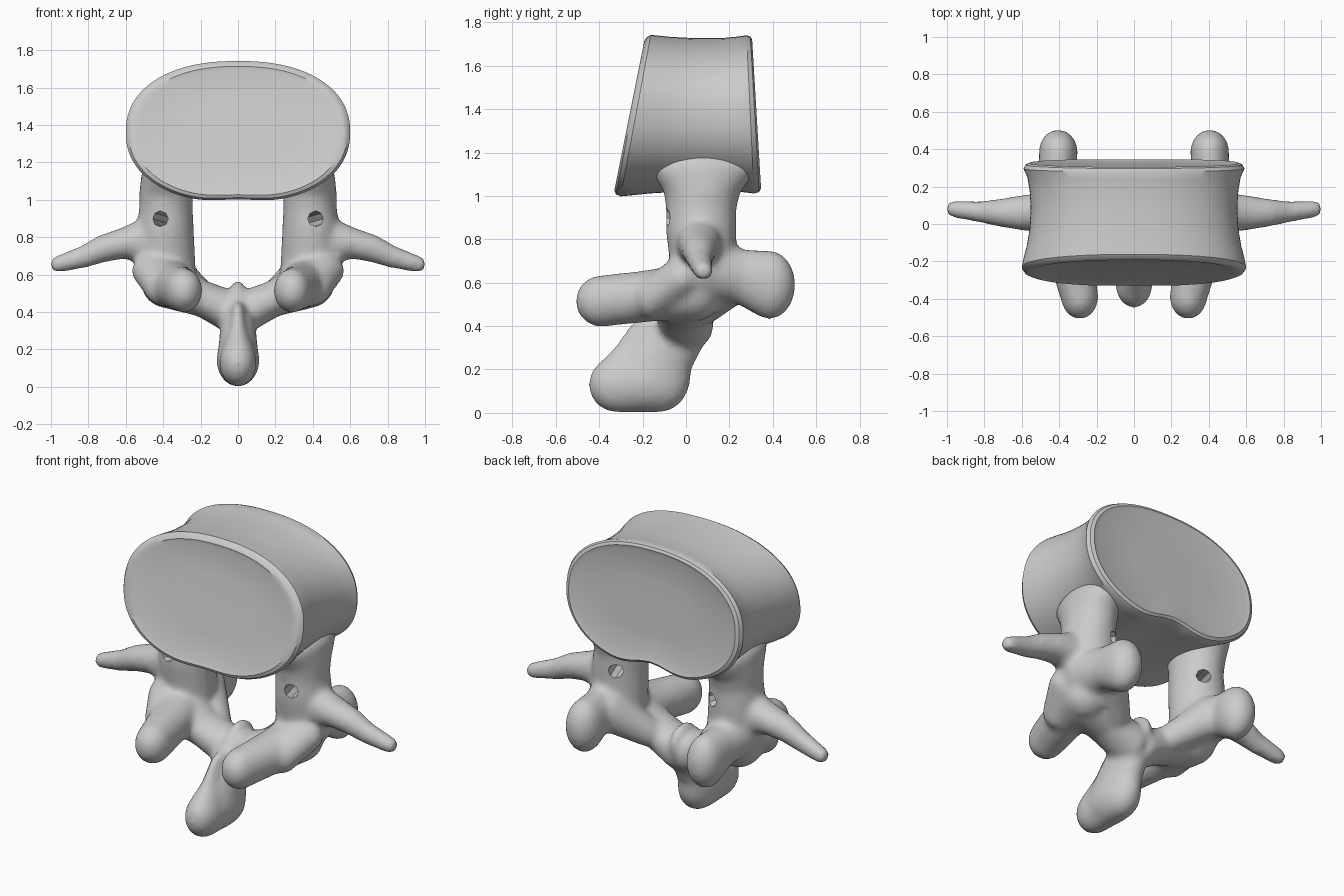
import bpy, bmesh, math
from mathutils import Vector, Matrix

cube = bpy.data.objects.get("Cube")
if cube:
    bpy.data.objects.remove(cube, do_unlink=True)

bone = bpy.data.materials.new("pale_grey_bone")
bone.use_nodes = True
GREY = (0.6, 0.6, 0.6, 1)
bone.diffuse_color = GREY
bone.node_tree.nodes["Principled BSDF"].inputs["Base Color"].default_value = GREY


def finish(bm, name):
    mesh = bpy.data.meshes.new(name)
    bmesh.ops.recalc_face_normals(bm, faces=bm.faces)
    bm.to_mesh(mesh)
    bm.free()
    obj = bpy.data.objects.new(name, mesh)
    bpy.context.collection.objects.link(obj)
    mesh.materials.append(bone)
    return obj


def limb(bm, points, mirror=True):
    """Chain of ellipsoids: each point is centre x, y, z and radii x, y, z."""
    for side in ((1, -1) if mirror else (1,)):
        for a, b in zip(points, points[1:]):
            a, b = Vector(a), Vector(b)
            steps = max(2, math.ceil((b - a).length / 0.03))
            for i in range(steps + 1):
                p = a.lerp(b, i / steps)
                place = Matrix.Translation((p[0] * side, p[1], p[2])) @ Matrix.Diagonal((p[3], p[4], p[5], 1))
                bmesh.ops.create_icosphere(bm, subdivisions=3, radius=1, matrix=place)


# Vertebral body: rounded kidney rings lofted from front to back
SEG = 96
# depth fraction, width scale, height scale, inset along depth
RINGS = [(0, 0.45, 0.45, 0.008), (0, 0.88, 0.88, 0.006), (0, 0.935, 0.925, 0),
         (0.015, 0.975, 0.97, 0), (0.05, 1, 1, 0), (0.13, 0.985, 0.99, 0),
         (0.25, 0.955, 0.975, 0), (0.4, 0.93, 0.965, 0), (0.6, 0.92, 0.96, 0),
         (0.75, 0.93, 0.965, 0), (0.87, 0.95, 0.98, 0), (0.95, 0.985, 0.995, 0),
         (0.985, 0.965, 0.98, 0), (1, 0.93, 0.94, 0), (1, 0.88, 0.88, -0.008),
         (1, 0.45, 0.45, -0.012)]
bm = bmesh.new()
loops = []
for t, sx, sz, dish in RINGS:
    loop = []
    for i in range(SEG):
        a = 2 * math.pi * i / SEG
        c, s = math.cos(a), math.sin(a)
        x = 0.6 * sx * math.copysign(abs(c) ** 0.88, c)
        z = 0.38 * sz * math.copysign(abs(s) ** 0.9, s)
        # hollow of the lower edge above the canal
        if s < 0:
            z += (0.018 + 0.045 * t) * math.exp(-(x / 0.16) ** 2) * sz
        z += 1.362
        front = -0.335 + 0.2 * (z - 1)
        back = 0.348 - 0.06 * (z - 1)
        loop.append(bm.verts.new((x, front + (back - front) * t + dish, z)))
    loops.append(loop)
for a, b in zip(loops, loops[1:]):
    for i in range(SEG):
        j = (i + 1) % SEG
        bm.faces.new((a[i], a[j], b[j], b[i]))
bm.faces.new(loops[0])
bm.faces.new(loops[-1])
body = finish(bm, "vertebral_body")
bpy.context.view_layer.objects.active = body
body.select_set(True)
bpy.ops.object.shade_smooth_by_angle(angle=math.radians(35))

# Neural arch: all processes fused into one smooth bone
bm = bmesh.new()
# pedicles, flaring into the body
limb(bm, [(0.385, 0.08, 1.12, 0.135, 0.24, 0.1), (0.385, 0.075, 1.03, 0.145, 0.18, 0.07),
          (0.385, 0.07, 0.95, 0.145, 0.165, 0.1), (0.39, 0.07, 0.84, 0.155, 0.165, 0.12),
          (0.39, 0.08, 0.66, 0.165, 0.15, 0.14), (0.37, 0.05, 0.55, 0.13, 0.13, 0.12)])
# transverse processes
limb(bm, [(0.47, 0.06, 0.78, 0.12, 0.11, 0.13), (0.6, 0.06, 0.77, 0.08, 0.095, 0.085),
          (0.72, 0.06, 0.74, 0.065, 0.075, 0.075), (0.82, 0.065, 0.697, 0.055, 0.058, 0.062),
          (0.962, 0.08, 0.655, 0.045, 0.048, 0.046)])
# front articular processes
limb(bm, [(0.38, 0.04, 0.56, 0.14, 0.13, 0.14), (0.34, -0.16, 0.54, 0.125, 0.12, 0.12),
          (0.29, -0.39, 0.515, 0.1, 0.12, 0.12)])
limb(bm, [(0.44, -0.02, 0.62, 0.13, 0.1, 0.1), (0.4, -0.16, 0.53, 0.1, 0.08, 0.1)])
# back articular processes and their webs to the laminae
limb(bm, [(0.4, 0.13, 0.65, 0.14, 0.12, 0.14), (0.41, 0.25, 0.63, 0.1, 0.11, 0.125),
          (0.405, 0.385, 0.59, 0.105, 0.12, 0.16)])
limb(bm, [(0.36, 0.22, 0.62, 0.1, 0.1, 0.12), (0.2, 0.08, 0.49, 0.08, 0.09, 0.085)])
# laminae
limb(bm, [(0.34, 0.0, 0.54, 0.13, 0.14, 0.13), (0.2, -0.01, 0.475, 0.08, 0.13, 0.1),
          (0.04, 0.0, 0.4, 0.06, 0.13, 0.12)])
# spinous process
limb(bm, [(0, 0.02, 0.46, 0.05, 0.12, 0.11), (0, -0.07, 0.34, 0.095, 0.16, 0.1),
          (0, -0.15, 0.22, 0.105, 0.18, 0.1), (0, -0.18, 0.14, 0.115, 0.2, 0.14)], mirror=False)
limb(bm, [(0, -0.12, 0.4, 0.04, 0.14, 0.06), (0, -0.17, 0.27, 0.06, 0.17, 0.1),
          (0, -0.315, 0.13, 0.1, 0.135, 0.13), (0, -0.13, 0.13, 0.105, 0.14, 0.13)], mirror=False)
arch = finish(bm, "neural_arch")
remesh = arch.modifiers.new("fuse", 'REMESH')
remesh.mode = 'VOXEL'
remesh.voxel_size = 0.016
remesh.use_smooth_shade = True
smooth = arch.modifiers.new("soften", 'SMOOTH')
smooth.factor = 0.5
smooth.iterations = 12

# Narrow slanting canal through each pedicle, from front to inner back
bm = bmesh.new()
for side in (1, -1):
    axis = Vector((-0.1 * side, 0.32, -0.03))
    place = Matrix.Translation((0.37 * side, 0.06, 0.885)) @ axis.to_track_quat('Z', 'Y').to_matrix().to_4x4()
    bmesh.ops.create_cone(bm, cap_ends=True, segments=8, radius1=0.042, radius2=0.042,
                          depth=0.6, matrix=place)
cutter = finish(bm, "canal_cutter")
cutter.hide_render = True
cutter.display_type = 'WIRE'
cut = arch.modifiers.new("canals", 'BOOLEAN')
cut.operation = 'DIFFERENCE'
cut.solver = 'EXACT'
cut.object = cutter
